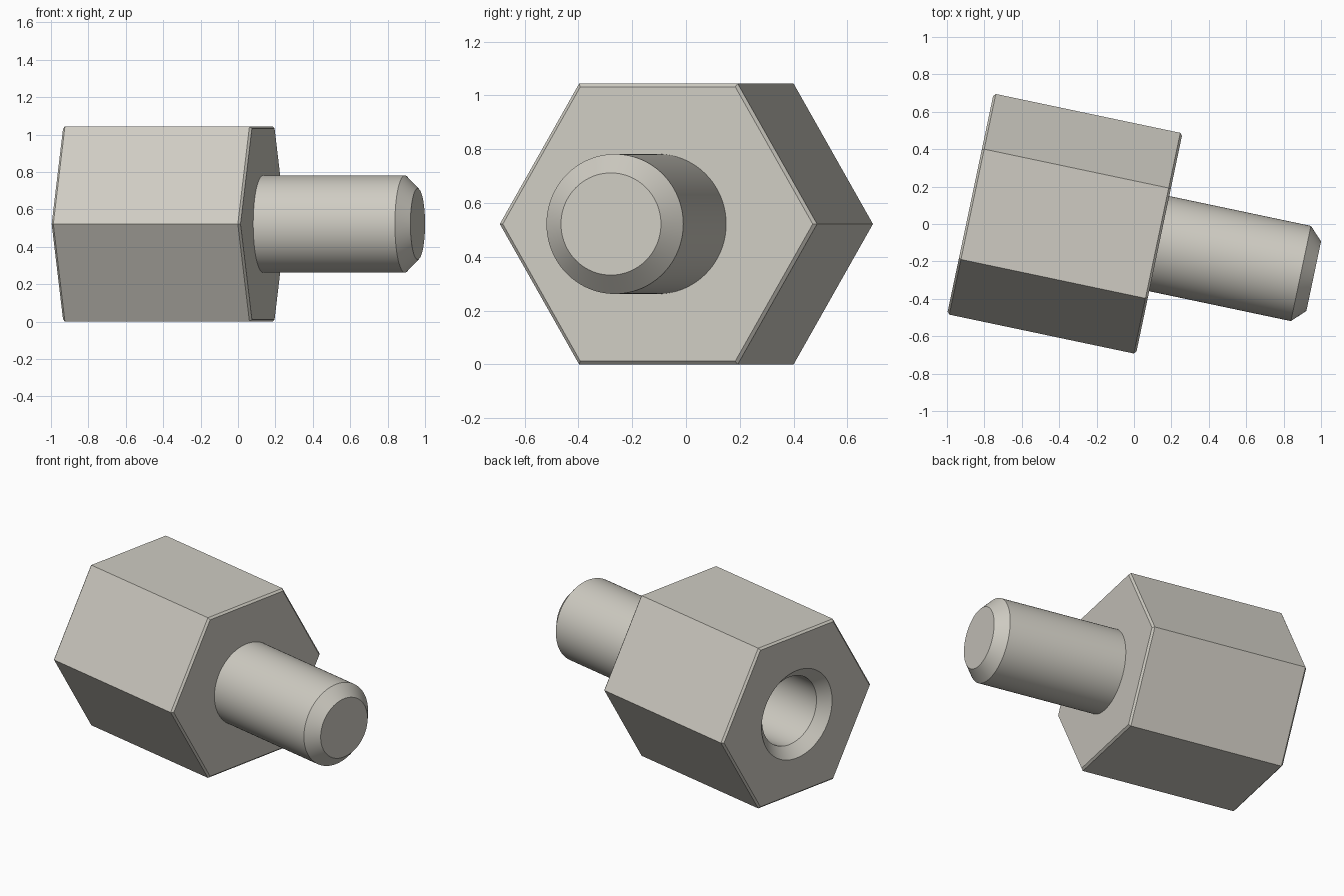
import bpy
import bmesh
import math

cube = bpy.data.objects.get("Cube")
if cube:
    bpy.data.objects.remove(cube, do_unlink=True)

SEGMENTS = 96          # divisible by six, so hexagon corners fall on vertices
APOTHEM = 0.522        # half the distance across the flats
BODY_LENGTH = 1.032
STUD_LENGTH = 0.844

metal = bpy.data.materials.new("warm_grey_metal")
colour = (0.62, 0.60, 0.54, 1)
metal.diffuse_color = colour
metal.use_nodes = True
metal.node_tree.nodes["Principled BSDF"].inputs["Base Color"].default_value = colour


def ring(bm, shape, x, radius):
    """Loop of vertices around the x axis; a hexagon's radius is its apothem."""
    verts = []
    for i in range(SEGMENTS):
        a = 2 * math.pi * i / SEGMENTS
        r = radius
        if shape == "hex":
            r /= math.cos(a % (math.pi / 3) - math.pi / 6)
        verts.append(bm.verts.new((x, r * math.cos(a), r * math.sin(a))))
    return verts


def build(name, sections):
    """Skin a list of (shape, x, radius) sections and cap both ends."""
    bm = bmesh.new()
    rings = [ring(bm, *s) for s in sections]
    for a, b in zip(rings, rings[1:]):
        for i in range(SEGMENTS):
            j = (i + 1) % SEGMENTS
            bm.faces.new((a[i], a[j], b[j], b[i]))
    bm.faces.new(rings[0])
    bm.faces.new(rings[-1])
    bmesh.ops.recalc_face_normals(bm, faces=bm.faces)
    mesh = bpy.data.meshes.new(name)
    bm.to_mesh(mesh)
    bm.free()
    mesh.materials.append(metal)
    obj = bpy.data.objects.new(name, mesh)
    bpy.context.collection.objects.link(obj)
    obj.location = (0.135, -0.105, APOTHEM)
    obj.rotation_euler.z = math.radians(-11.9)
    bpy.ops.object.select_all(action="DESELECT")
    obj.select_set(True)
    bpy.context.view_layer.objects.active = obj
    bpy.ops.object.shade_smooth_by_angle(angle=math.radians(25))
    return obj


# Hexagonal body with bevelled ends and a countersunk blind bore
bevel = 0.012
back = -BODY_LENGTH
build("hex_body", [
    ("round", back + 0.80, 0.22),
    ("round", back + 0.065, 0.22),
    ("round", back, 0.285),
    ("hex", back, APOTHEM - bevel),
    ("hex", back + bevel, APOTHEM),
    ("hex", -bevel, APOTHEM),
    ("hex", 0, APOTHEM - bevel),
])

# Round stud with a chamfered tip
chamfer = 0.07
build("stud", [
    ("round", -0.02, 0.26),
    ("round", STUD_LENGTH - chamfer, 0.26),
    ("round", STUD_LENGTH, 0.26 - chamfer),
])
